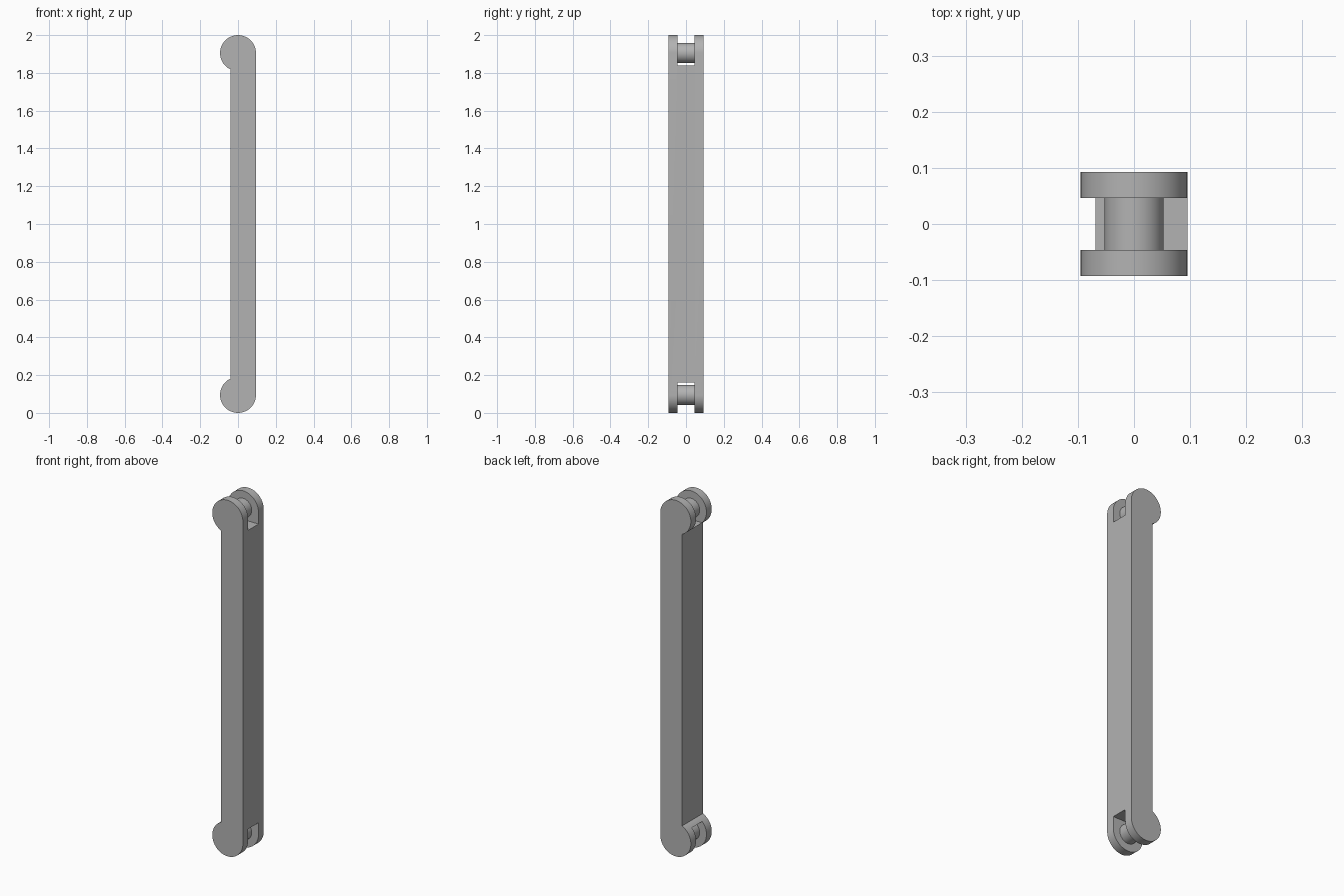
import bpy, bmesh
from math import asin, cos, sin, pi, radians

RADIUS, HALF_DEPTH, BAR_LEFT = 0.095, 0.0925, -0.04
SLOT_HALF, SLOT_DEPTH, PIN_RADIUS = 0.046, 0.161, 0.053
LOW, HIGH = RADIUS, 2 - RADIUS

cube = bpy.data.objects.get("Cube")
if cube:
    bpy.data.objects.remove(cube, do_unlink=True)

steel = bpy.data.materials.new("grey_metal")
steel.use_nodes = True
colour = (0.45, 0.45, 0.45, 1)
steel.diffuse_color = colour
steel.node_tree.nodes["Principled BSDF"].inputs["Base Color"].default_value = colour


def activate(obj):
    bpy.ops.object.select_all(action="DESELECT")
    obj.select_set(True)
    bpy.context.view_layer.objects.active = obj


def smooth(obj):
    activate(obj)
    bpy.ops.object.shade_smooth_by_angle(angle=radians(30))


def extrude_profile(name, points):
    """Extrude an x-z outline through the full depth."""
    bm = bmesh.new()
    face = bm.faces.new([bm.verts.new((x, -HALF_DEPTH, z)) for x, z in points])
    new = bmesh.ops.extrude_face_region(bm, geom=[face])["geom"]
    verts = [v for v in new if isinstance(v, bmesh.types.BMVert)]
    bmesh.ops.translate(bm, verts=verts, vec=(0, 2 * HALF_DEPTH, 0))
    bmesh.ops.recalc_face_normals(bm, faces=bm.faces[:])
    mesh = bpy.data.meshes.new(name)
    bm.to_mesh(mesh)
    bm.free()
    mesh.materials.append(steel)
    obj = bpy.data.objects.new(name, mesh)
    bpy.context.collection.objects.link(obj)
    return obj


# Link bar: flush on the left side, with round ends bulging past the other side
steps = 48
end_angle = pi + asin((RADIUS**2 - BAR_LEFT**2) ** 0.5 / RADIUS)
end_angle = 2 * pi - end_angle + pi / 1 if end_angle < pi else end_angle
arc = [(RADIUS * cos(a), RADIUS * sin(a))
       for a in (end_angle * i / steps for i in range(steps + 1))]
upper = [(x, HIGH + z) for x, z in arc]
lower = [(x, LOW - z) for x, z in reversed(arc)]
bar = extrude_profile("link_bar", upper + lower)

# Fork slots cut through both ends
for z in (SLOT_DEPTH - 0.2, 2 - SLOT_DEPTH + 0.2):
    bpy.ops.mesh.primitive_cube_add(size=1, location=(0, 0, z))
    cutter = bpy.context.object
    cutter.name = "slot_cutter"
    cutter.scale = (0.4, 2 * SLOT_HALF, 0.4)
    cutter.hide_render = True
    cut = bar.modifiers.new("fork_slot", "BOOLEAN")
    cut.operation, cut.solver, cut.object = "DIFFERENCE", "EXACT", cutter
    activate(bar)
    bpy.ops.object.modifier_apply(modifier=cut.name)
    bpy.data.objects.remove(cutter, do_unlink=True)
smooth(bar)

# Hinge pins spanning the slots
for name, z in (("lower_pin", LOW), ("upper_pin", HIGH)):
    bpy.ops.mesh.primitive_cylinder_add(
        vertices=48, radius=PIN_RADIUS, depth=2 * SLOT_HALF + 0.004,
        location=(0, 0, z), rotation=(pi / 2, 0, 0))
    pin = bpy.context.object
    pin.name = name
    pin.data.materials.append(steel)
    smooth(pin)
